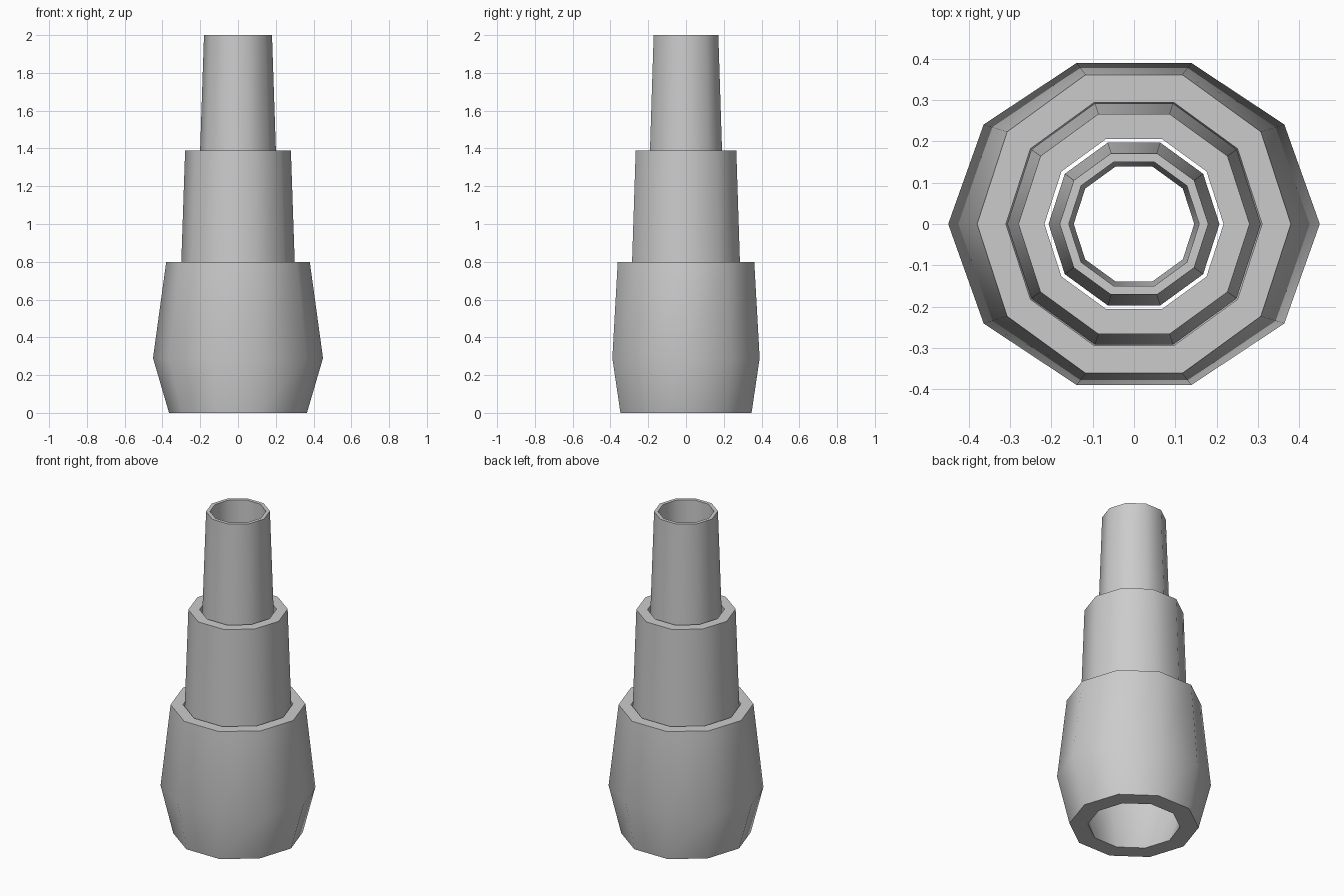
import bpy, bmesh, math

if "Cube" in bpy.data.objects:
    bpy.data.objects.remove(bpy.data.objects["Cube"])

SIDES = 10


def tube(name, profile):
    """Lathe a closed (rx, ry, z) profile into a hollow ten-sided sleeve."""
    bm = bmesh.new()
    rings = []
    for rx, ry, z in profile:
        ring = []
        for i in range(SIDES):
            a = 2 * math.pi * i / SIDES
            ring.append(bm.verts.new((rx * math.cos(a), ry * math.sin(a), z)))
        rings.append(ring)
    for k, lower in enumerate(rings):
        upper = rings[(k + 1) % len(rings)]
        for i in range(SIDES):
            j = (i + 1) % SIDES
            bm.faces.new((lower[i], lower[j], upper[j], upper[i]))
    bmesh.ops.recalc_face_normals(bm, faces=bm.faces)
    mesh = bpy.data.meshes.new(name)
    bm.to_mesh(mesh)
    bm.free()
    obj = bpy.data.objects.new(name, mesh)
    bpy.context.collection.objects.link(obj)
    bpy.ops.object.select_all(action='DESELECT')
    obj.select_set(True)
    bpy.context.view_layer.objects.active = obj
    bpy.ops.object.shade_smooth_by_angle(angle=math.radians(45))
    return obj


# Bulging base sleeve, wider along x at its belly
tube("base_sleeve", [
    (0.365, 0.365, 0.0), (0.45, 0.41, 0.29), (0.38, 0.38, 0.80),
    (0.31, 0.31, 0.80), (0.36, 0.34, 0.29), (0.26, 0.26, 0.0)])

# Middle sleeve, its foot tucked inside the base
tube("middle_sleeve", [
    (0.307, 0.307, 0.60), (0.28, 0.28, 1.39),
    (0.217, 0.217, 1.39), (0.235, 0.235, 0.60)])

# Top sleeve, its foot tucked inside the middle sleeve
tube("top_sleeve", [
    (0.207, 0.207, 1.20), (0.18, 0.18, 2.0),
    (0.158, 0.158, 2.0), (0.146, 0.146, 1.20)])
